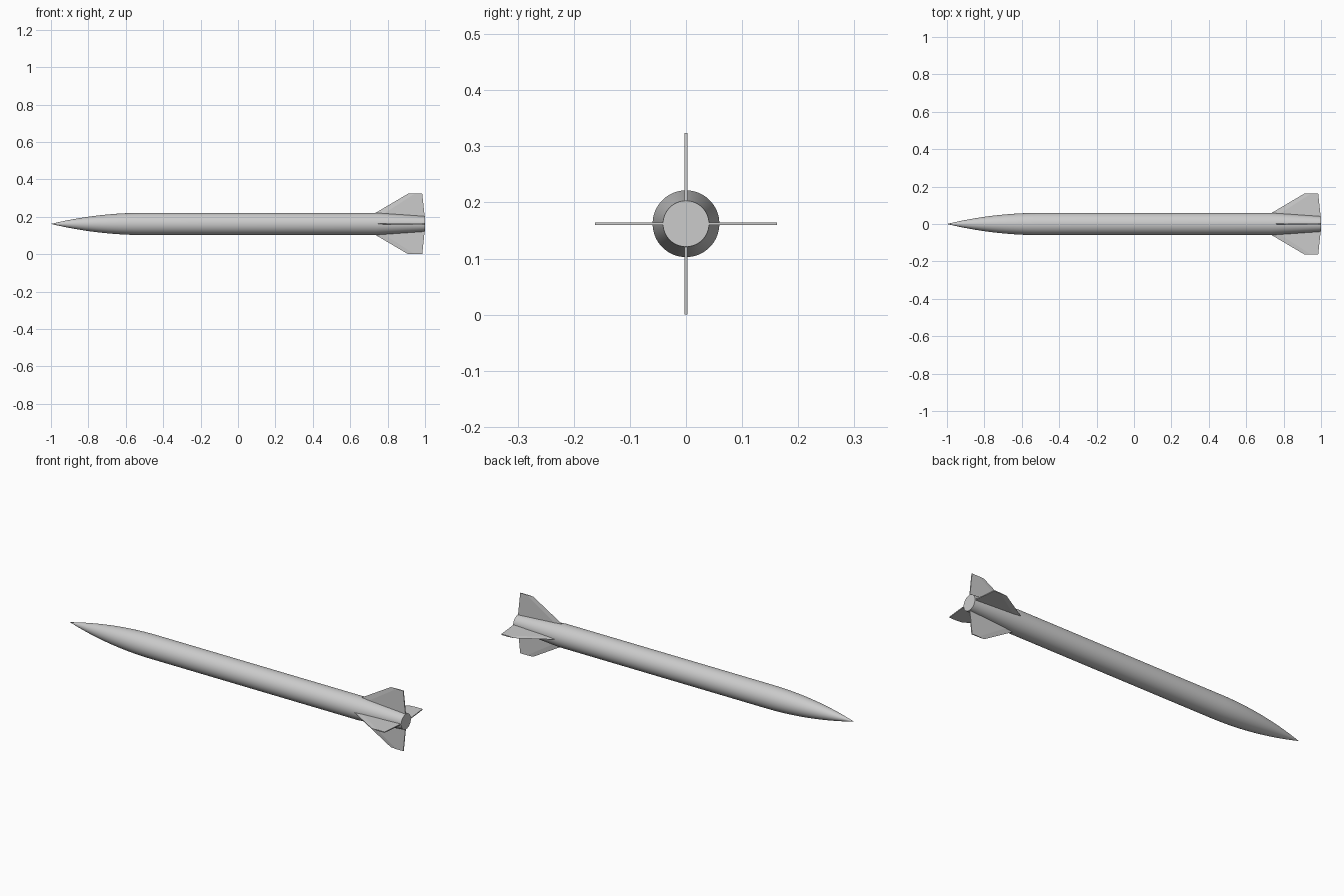
import bpy
import bmesh
import math
from mathutils import Matrix, Vector

cube = bpy.data.objects.get("Cube")
if cube:
    bpy.data.objects.remove(cube, do_unlink=True)

AXIS_Z = 0.162      # height of the centre line
RADIUS = 0.0595     # main tube
TAIL_RADIUS = 0.041
NOSE_END, TAIL_START = -0.5, 0.735
SEGMENTS = 64

grey = bpy.data.materials.new("light_grey")
grey.use_nodes = True
colour = (0.6, 0.6, 0.6, 1)
grey.diffuse_color = colour
grey.node_tree.nodes["Principled BSDF"].inputs["Base Color"].default_value = colour


def add_object(name, bm):
    bmesh.ops.recalc_face_normals(bm, faces=bm.faces)
    mesh = bpy.data.meshes.new(name)
    bm.to_mesh(mesh)
    bm.free()
    mesh.materials.append(grey)
    obj = bpy.data.objects.new(name, mesh)
    obj.location.z = AXIS_Z
    bpy.context.collection.objects.link(obj)
    return obj


# Body: pointed ogive nose, straight tube, tapered tail and flat end
def make_body():
    length = NOSE_END + 1
    arc = (length ** 2 + RADIUS ** 2) / (2 * RADIUS)
    steps = 20
    profile = []
    for i in range(steps + 1):
        x = -1 + length * i / steps
        profile.append((x, math.sqrt(arc ** 2 - (NOSE_END - x) ** 2) - arc + RADIUS))
    profile[0] = (-1, 0)
    profile += [(TAIL_START, RADIUS), (1, TAIL_RADIUS), (1, 0)]
    bm = bmesh.new()
    verts = [bm.verts.new((x, 0, r)) for x, r in profile]
    edges = [bm.edges.new(pair) for pair in zip(verts, verts[1:])]
    bmesh.ops.spin(bm, geom=verts + edges, cent=(0, 0, 0), axis=(1, 0, 0),
                   angle=2 * math.pi, steps=SEGMENTS)
    bmesh.ops.remove_doubles(bm, verts=bm.verts, dist=1e-5)
    body = add_object("body", bm)
    bpy.context.view_layer.objects.active = body
    body.select_set(True)
    bpy.ops.object.shade_smooth_by_angle(angle=math.radians(30))
    body.select_set(False)


# Fin: swept plate with a bevelled leading edge, rooted inside the body
def make_fin(name, angle):
    turn = Matrix.Rotation(angle, 3, "X")
    half = 0.0025

    def section(r, lead, trail, bevel):
        outline = [(lead, 0), (lead + bevel, half), (trail, half),
                   (trail, -half), (lead + bevel, -half)]
        return [bm.verts.new(turn @ Vector((x, y, r))) for x, y in outline]

    bm = bmesh.new()
    root = section(0.03, 0.686, 0.999, 0.055)
    tip = section(0.162, 0.91, 0.985, 0.035)
    bm.faces.new(root)
    bm.faces.new(tip)
    for i in range(len(root)):
        j = (i + 1) % len(root)
        bm.faces.new((root[i], root[j], tip[j], tip[i]))
    add_object(name, bm)


make_body()
for i, side in enumerate(("top", "front", "bottom", "back")):
    make_fin(side + "_fin", i * math.pi / 2)
